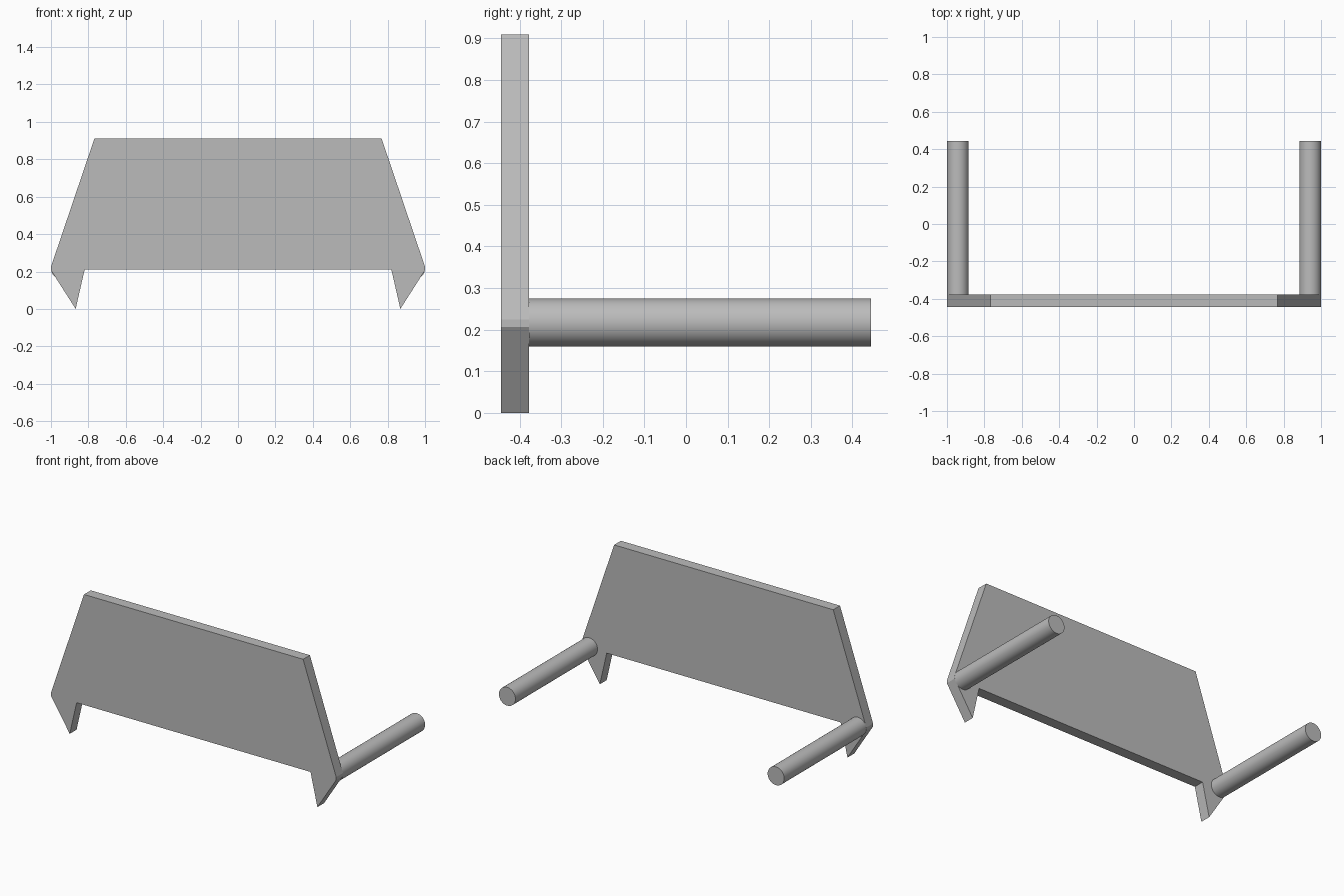
import bpy
import bmesh
import math

cube = bpy.data.objects.get("Cube")
if cube:
    bpy.data.objects.remove(cube, do_unlink=True)

grey = bpy.data.materials.new("plain grey")
grey.use_nodes = True
colour = (0.5, 0.5, 0.5, 1)
grey.diffuse_color = colour
grey.node_tree.nodes["Principled BSDF"].inputs["Base Color"].default_value = colour

FRONT, PANEL_BACK, ROD_END = -0.445, -0.377, 0.445

# Upright panel: half outline from top to inner foot, mirrored across x
half = [(0.768, 0.91), (1.0, 0.225), (1.0, 0.207), (0.868, 0.0), (0.82, 0.21)]
outline = half + [(-x, z) for x, z in reversed(half)]
bm = bmesh.new()
face = bm.faces.new([bm.verts.new((x, FRONT, z)) for x, z in outline])
extruded = bmesh.ops.extrude_face_region(bm, geom=[face])["geom"]
verts = [g for g in extruded if isinstance(g, bmesh.types.BMVert)]
bmesh.ops.translate(bm, verts=verts, vec=(0, PANEL_BACK - FRONT, 0))
bmesh.ops.recalc_face_normals(bm, faces=bm.faces)
mesh = bpy.data.meshes.new("panel")
bm.to_mesh(mesh)
bm.free()
mesh.materials.append(grey)
panel = bpy.data.objects.new("panel", mesh)
bpy.context.collection.objects.link(panel)

# Two round rods reaching back from the lower corners
for name, side in (("left_rod", 1), ("right_rod", -1)):
    bpy.ops.mesh.primitive_cylinder_add(
        vertices=48, radius=0.058, depth=ROD_END - PANEL_BACK,
        location=(side * 0.942, (ROD_END + PANEL_BACK) / 2, 0.217),
        rotation=(math.pi / 2, 0, 0))
    rod = bpy.context.object
    rod.name = name
    rod.data.materials.append(grey)
    bpy.ops.object.shade_smooth_by_angle(angle=math.radians(40))
